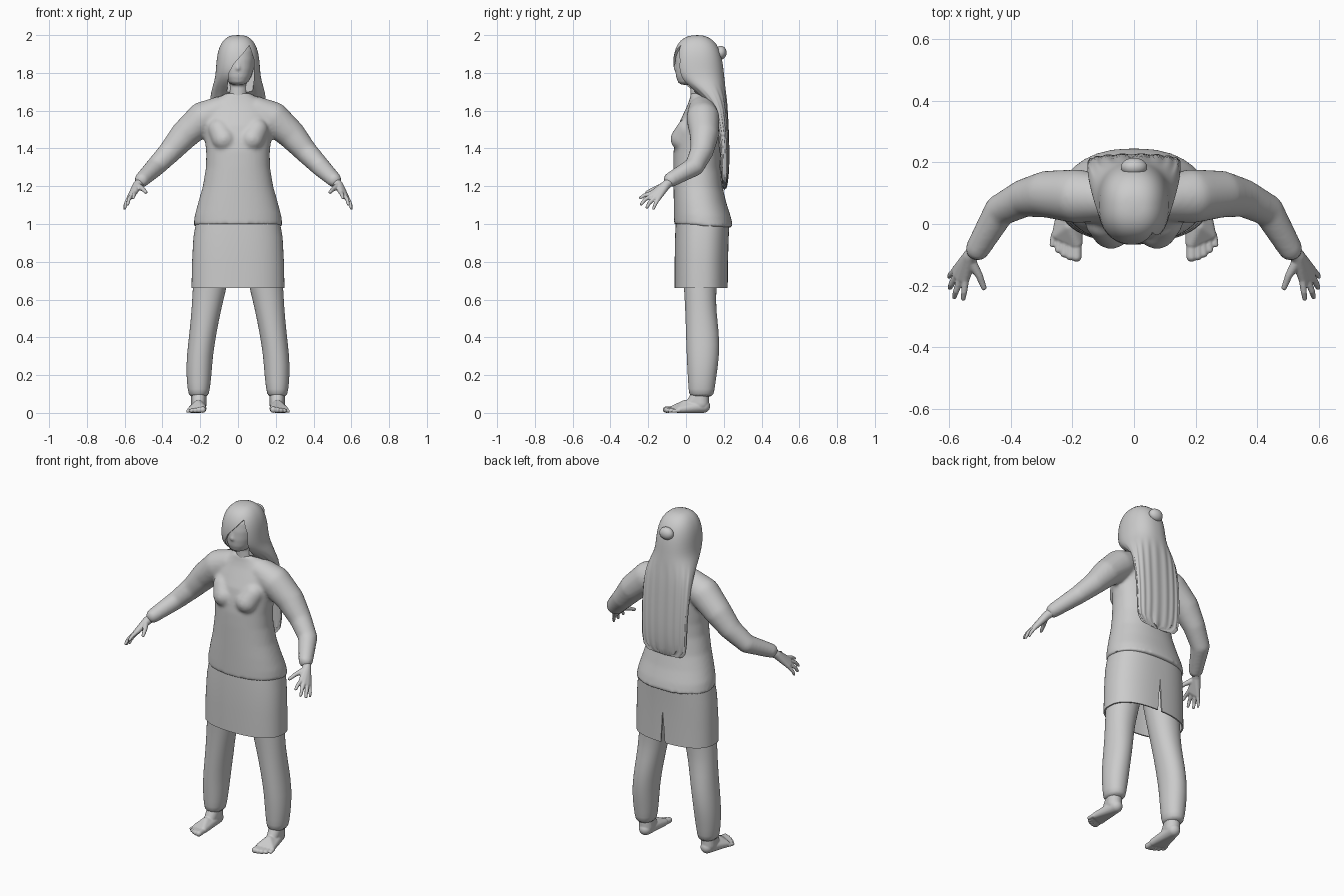
import bpy, bmesh, math
from mathutils import Matrix, Vector

if "Cube" in bpy.data.objects:
    bpy.data.objects.remove(bpy.data.objects["Cube"])

grey = bpy.data.materials.new("light grey")
grey.use_nodes = True
grey.diffuse_color = (0.6, 0.6, 0.6, 1)
grey.node_tree.nodes["Principled BSDF"].inputs["Base Color"].default_value = (0.6, 0.6, 0.6, 1)


def add_loft(bm, rings, cx=0.0, power=2.2, sides=48, tilt=0.0, ripple=None):
    """Stack of closed rings (z, front y, back y, half width[, centre x])."""
    loops = []
    for i, (z, y0, y1, hw, *off) in enumerate(rings):
        loop = []
        for k in range(sides):
            a = 2 * math.pi * k / sides
            c, s = math.cos(a), math.sin(a)
            x = math.copysign(abs(c) ** (2 / power), c) * hw + (off[0] if off else cx)
            y = (y0 + y1) / 2 + math.copysign(abs(s) ** (2 / power), s) * (y1 - y0) / 2
            p = Vector((x, y, z + tilt * y))
            if ripple:
                p += ripple(i, k)
            loop.append(bm.verts.new(p))
        loops.append(loop)
    for a, b in zip(loops, loops[1:]):
        for k in range(sides):
            n = (k + 1) % sides
            bm.faces.new((a[k], a[n], b[n], b[k]))
    bm.faces.new(loops[0])
    bm.faces.new(loops[-1])
    bmesh.ops.recalc_face_normals(bm, faces=bm.faces)


def add_hull(bm, balls, side=1):
    """Convex skin around balls (x, y, z, radius)."""
    tmp = bmesh.new()
    for x, y, z, r in balls:
        bmesh.ops.create_icosphere(tmp, subdivisions=3, radius=r,
                                   matrix=Matrix.Translation((x * side, y, z)))
    bmesh.ops.delete(tmp, geom=tmp.faces[:], context='FACES_ONLY')
    bmesh.ops.delete(tmp, geom=tmp.edges[:], context='EDGES_FACES')
    bmesh.ops.convex_hull(tmp, input=tmp.verts[:])
    loose = [v for v in tmp.verts if not v.link_faces]
    bmesh.ops.delete(tmp, geom=loose, context='VERTS')
    bmesh.ops.recalc_face_normals(tmp, faces=tmp.faces)
    me = bpy.data.meshes.new("hull")
    tmp.to_mesh(me)
    tmp.free()
    bm.from_mesh(me)
    bpy.data.meshes.remove(me)


def add_chain(bm, balls, side=1):
    for pair in zip(balls, balls[1:]):
        add_hull(bm, pair, side)


def finish(name, bm, voxel=0, smooth=3, subdiv=0, cutter=None, angle=50):
    """Make the object, bake its modifiers and shade it."""
    me = bpy.data.meshes.new(name)
    bm.to_mesh(me)
    bm.free()
    ob = bpy.data.objects.new(name, me)
    bpy.context.collection.objects.link(ob)
    if voxel:
        m = ob.modifiers.new("fuse", 'REMESH')
        m.mode, m.voxel_size = 'VOXEL', voxel
        m = ob.modifiers.new("soften", 'SMOOTH')
        m.factor, m.iterations = 0.5, smooth
    if subdiv:
        ob.modifiers.new("round", 'SUBSURF').levels = subdiv
    if cutter:
        m = ob.modifiers.new("cut", 'BOOLEAN')
        m.operation, m.solver, m.object = 'DIFFERENCE', 'EXACT', cutter
    baked = bpy.data.meshes.new_from_object(
        ob.evaluated_get(bpy.context.evaluated_depsgraph_get()))
    ob.modifiers.clear()
    ob.data = baked
    baked.name = name
    baked.materials.clear()
    baked.materials.append(grey)
    if cutter:
        bpy.data.objects.remove(cutter)
    bpy.ops.object.select_all(action='DESELECT')
    ob.select_set(True)
    bpy.context.view_layer.objects.active = ob
    bpy.ops.object.shade_smooth_by_angle(angle=math.radians(angle))
    return ob


def prism(name, outline, y0, y1):
    """Cutter: an (x, z) outline pushed from y0 to y1."""
    bm = bmesh.new()
    face = bm.faces.new([bm.verts.new((x, y0, z)) for x, z in outline])
    out = bmesh.ops.extrude_face_region(bm, geom=[face])["geom"]
    moved = [v for v in out if isinstance(v, bmesh.types.BMVert)]
    bmesh.ops.translate(bm, verts=moved, vec=(0, y1 - y0, 0))
    bmesh.ops.recalc_face_normals(bm, faces=bm.faces)
    ob = finish(name, bm)
    ob.hide_render = True
    return ob


# Sweater: torso, bust and sleeves fused into one skin
bm = bmesh.new()
add_loft(bm, [(.995, -.063, .25, .236), (1.05, -.064, .238, .229), (1.12, -.065, .215, .21),
              (1.2, -.066, .195, .187), (1.3, -.067, .182, .17), (1.38, -.066, .18, .168),
              (1.45, -.058, .18, .175), (1.52, -.042, .178, .185), (1.58, -.015, .172, .18),
              (1.63, .008, .162, .155), (1.665, .02, .15, .115), (1.695, .025, .13, .068)],
         tilt=-.06)
for side in (1, -1):
    add_hull(bm, [(.075, -.018, 1.45, .064), (.1, .01, 1.5, .06)], side)
    add_chain(bm, [(.1, .085, 1.6, .075), (.185, .09, 1.56, .088), (.28, .097, 1.475, .077),
                   (.355, .085, 1.388, .062), (.435, .045, 1.305, .052),
                   (.508, -.08, 1.235, .04)], side)
finish("sweater", bm, voxel=.01, smooth=6)

# Skirt: double wall, open below, with a slit at the centre back
bm = bmesh.new()
add_loft(bm, [(1.01, -.054, .23, .222), (.93, -.058, .226, .236), (.8, -.06, .222, .243),
              (.66, -.06, .221, .246), (.66, -.052, .213, .238), (.8, -.052, .213, .235),
              (.95, -.045, .21, .22)], power=2.4, sides=64)
slit = prism("slit_cutter", [(-.018, .6), (.018, .6), (0, .86)], .1, .4)
finish("skirt", bm, cutter=slit, angle=40)

leg = [(.08, .018, .145, .05, .208), (.12, .014, .15, .058, .208), (.2, .009, .162, .067, .207),
       (.3, .004, .176, .069, .203), (.42, 0, .176, .071, .186), (.55, -.004, .158, .078, .167),
       (.65, -.01, .16, .088, .152), (.8, -.02, .17, .1, .13), (.95, -.03, .19, .108, .108)]
palm = [(.532, -.105, 1.207, .024), (.547, -.178, 1.165, .013), (.564, -.178, 1.152, .013),
        (.576, -.165, 1.14, .013), (.58, -.148, 1.132, .012)]
fingers = [[(.547, -.178, 1.165, .012), (.552, -.22, 1.152, .01), (.555, -.242, 1.138, .008)],
           [(.564, -.178, 1.152, .012), (.578, -.217, 1.13, .01), (.584, -.237, 1.105, .008)],
           [(.576, -.165, 1.14, .012), (.593, -.195, 1.11, .01), (.598, -.207, 1.088, .008)],
           [(.58, -.148, 1.132, .011), (.597, -.165, 1.1, .009), (.601, -.172, 1.081, .007)],
           [(.528, -.125, 1.2, .017), (.503, -.168, 1.185, .012), (.488, -.207, 1.168, .009)]]

for side, label in ((1, "left"), (-1, "right")):
    # Trouser leg
    bm = bmesh.new()
    add_loft(bm, [(z, a, b, w, c * side) for z, a, b, w, c in leg], power=2.1)
    finish(label + "_trouser_leg", bm, subdiv=1)

    # Hand with five fingers and wrist
    bm = bmesh.new()
    add_hull(bm, palm, side)
    add_hull(bm, [(.5, -.065, 1.24, .026), palm[0]], side)
    for finger in fingers:
        add_chain(bm, finger, side)
    finish(label + "_hand", bm, voxel=.004, smooth=2)

    # Bare foot with five toes
    bm = bmesh.new()
    add_hull(bm, [(.205, .092, .036, .036), (.208, .04, .035, .033), (.188, -.06, .022, .021),
                  (.25, -.035, .017, .017), (.21, -.005, .04, .028)], side)
    add_hull(bm, [(.207, .08, .12, .04), (.207, .08, .05, .042), (.208, .03, .045, .032)], side)
    for i in range(5):
        x, tip, r = .187 + .0195 * i, -.106 + .0025 * i * i, .017 - .0018 * i
        add_hull(bm, [(x - .004 * i / 4, -.06 + .006 * i, r + .003, r), (x, tip, r, r)], side)
    finish(label + "_foot", bm, voxel=.004, smooth=2)

# Head with nose and neck
bm = bmesh.new()
add_loft(bm, [(1.737, -.025, .06, .03), (1.75, -.042, .09, .052), (1.78, -.053, .13, .07),
              (1.82, -.057, .16, .083), (1.87, -.056, .17, .09), (1.92, -.048, .16, .086),
              (1.96, -.02, .13, .06)])
add_hull(bm, [(0, -.055, 1.825, .012), (0, -.046, 1.865, .01)])
add_hull(bm, [(0, .075, 1.64, .053), (0, .075, 1.78, .05)])
finish("head", bm, voxel=.007, smooth=4)

# Long hair: cap over the head flowing into a sheet down the back
hair = [(2.0, .035, .085, .03), (1.988, -.012, .125, .063), (1.955, -.045, .163, .092),
        (1.905, -.064, .184, .109), (1.85, -.07, .195, .115), (1.8, -.066, .2, .118),
        (1.765, -.042, .204, .123), (1.73, 0, .208, .134), (1.68, .07, .213, .146),
        (1.62, .128, .219, .152), (1.5, .168, .225, .152), (1.38, .18, .229, .15),
        (1.27, .185, .227, .147), (1.18, .19, .214, .142)]


def strands(i, k):
    """Soft locks that deepen towards ragged tips."""
    if i < 8:
        return Vector((0, 0, 0))
    wave = math.sin(k * math.pi / 2 + .8)
    tip = .018 * math.sin(k * math.pi / 3) if i == len(hair) - 1 else 0
    return Vector((0, .003 * wave, tip))


bm = bmesh.new()
add_loft(bm, hair, power=2.3, sides=72, ripple=strands)
face_gap = prism("face_cutter", [(.06, 1.945), (.025, 1.9), (-.02, 1.85), (-.048, 1.8),
                                 (-.062, 1.66), (.072, 1.66), (.086, 1.78), (.085, 1.87)],
                 -.3, .045)
finish("hair", bm, subdiv=1, cutter=face_gap, angle=45)

# Small bun at the back of the head
bm = bmesh.new()
bmesh.ops.create_uvsphere(bm, u_segments=24, v_segments=16, radius=1,
                          matrix=Matrix.Translation((0, .185, 1.907)) @ Matrix.Diagonal((.043, .03, .036, 1)))
finish("hair_bun", bm)
